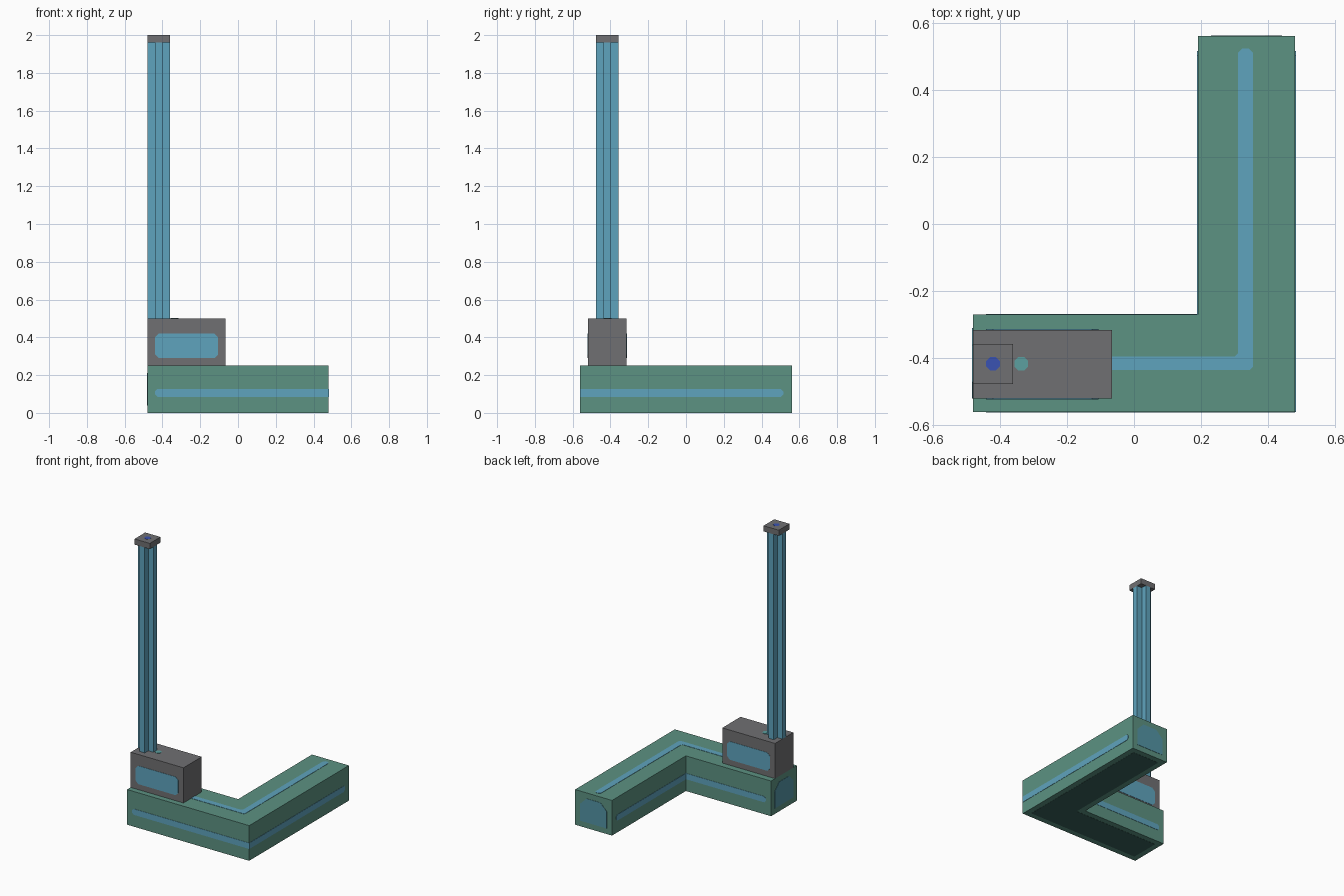
import bpy
import bmesh
from math import cos, sin, tau
from mathutils import Vector

cube = bpy.data.objects.get("Cube")
if cube:
    bpy.data.objects.remove(cube, do_unlink=True)


def material(name, rgb):
    linear = [((c / 255 + 0.055) / 1.055) ** 2.4 for c in rgb] + [1.0]
    mat = bpy.data.materials.new(name)
    mat.use_nodes = True
    mat.diffuse_color = linear
    mat.node_tree.nodes["Principled BSDF"].inputs["Base Color"].default_value = linear
    return mat


GREEN = material("sea green", (92, 146, 130))
DARK = material("dark green", (56, 96, 90))
BLUE = material("sky blue", (95, 164, 190))
DULL = material("dull blue", (84, 148, 165))
GREY = material("grey", (112, 112, 114))
TEAL = material("teal", (92, 160, 160))
ROYAL = material("royal blue", (58, 82, 178))

# Plane mappings: outline (u, v) and distance d to a point
PLANES = {
    "x": lambda u, v, d: (d, u, v),
    "y": lambda u, v, d: (u, d, v),
    "z": lambda u, v, d: (u, v, d),
}


def prism(name, outline, axis, start, end, mat):
    """Extrude a flat outline along an axis."""
    to_3d = PLANES[axis]
    bm = bmesh.new()
    face = bm.faces.new([bm.verts.new(to_3d(u, v, start)) for u, v in outline])
    extruded = bmesh.ops.extrude_face_region(bm, geom=[face])["geom"]
    shift = Vector(to_3d(0, 0, end - start))
    bmesh.ops.translate(bm, vec=shift,
                        verts=[g for g in extruded if isinstance(g, bmesh.types.BMVert)])
    bmesh.ops.recalc_face_normals(bm, faces=bm.faces)
    mesh = bpy.data.meshes.new(name)
    bm.to_mesh(mesh)
    bm.free()
    mesh.materials.append(mat)
    obj = bpy.data.objects.new(name, mesh)
    bpy.context.collection.objects.link(obj)
    return obj


def plate(name, outline, axis, level, side, mat, thick=0.002):
    """Thin painted detail lying on a face that looks towards side."""
    return prism(name, outline, axis, level - side * thick, level + side * thick, mat)


def rect(u0, u1, v0, v1, cut_low=0, cut_high=0, cut_bottom=True):
    """Rectangle with optional cut corners at its low-u and high-u ends."""
    corners = [(u0, v0, 1, 1, cut_low), (u1, v0, -1, 1, cut_high),
               (u1, v1, -1, -1, cut_high), (u0, v1, 1, -1, cut_low)]
    points = []
    for i, (u, v, su, sv, c) in enumerate(corners):
        if not c or (i < 2 and not cut_bottom):
            points.append((u, v))
            continue
        pair = [(u, v + sv * c), (u + su * c, v)]
        points += pair if i % 2 == 0 else pair[::-1]
    return points


def disc(u, v, r, sides=8):
    return [(u + r * cos(tau * (i + 0.5) / sides), v + r * sin(tau * (i + 0.5) / sides))
            for i in range(sides)]


def ell(m):
    """L-shaped footprint, shrunk by a margin."""
    return [(-0.48 + m, -0.56 + m), (0.48 - m, -0.56 + m), (0.48 - m, 0.56 - m),
            (0.19 + m, 0.56 - m), (0.19 + m, -0.27 - m), (-0.48 + m, -0.27 - m)]


# L-shaped base and its dark underside
prism("base", ell(0), "z", 0, 0.25, GREEN)
plate("base_underside", ell(0.04), "z", 0, -1, DARK, 0.001)

# Stripe along the top of the base
top_stripe = [(-0.1, -0.435), (0.345, -0.435), (0.355, -0.425), (0.355, 0.51),
              (0.342, 0.523), (0.322, 0.523), (0.31, 0.51), (0.31, -0.385),
              (0.3, -0.395), (-0.1, -0.395)]
plate("base_top_stripe", top_stripe, "z", 0.25, 1, BLUE)

# Stripes along the outer and inner walls
for name, axis, level, side, u0, u1 in [
        ("front", "y", -0.56, -1, -0.44, 0.48), ("inner_back", "y", -0.27, 1, -0.44, 0.19),
        ("left", "x", 0.48, 1, -0.56, 0.515), ("inner_right", "x", 0.19, -1, -0.27, 0.515)]:
    cuts = (0.013, 0) if axis == "y" else (0, 0.013)
    plate(name + "_wall_stripe", rect(u0, u1, 0.085, 0.127, *cuts), axis, level, side, BLUE)

# Arched panels on the two ends of the base
plate("back_end_panel", rect(0.23, 0.44, 0.04, 0.21, 0.05, 0.05, False), "y", 0.56, 1, DULL)
plate("right_end_panel", rect(-0.52, -0.31, 0.04, 0.21, 0.05, 0.05, False), "x", -0.48, -1, DULL)

# Housing block with a panel on each long side and a dot on top
prism("housing", rect(-0.48, -0.065, -0.52, -0.315), "z", 0.25, 0.5, GREY)
for name, level, side in [("front", -0.52, -1), ("back", -0.315, 1)]:
    plate(name + "_housing_panel", rect(-0.44, -0.105, 0.29, 0.42, 0.02, 0.02),
          "y", level, side, BLUE)
plate("housing_dot", disc(-0.336, -0.416, 0.022), "z", 0.5, 1, TEAL)

# Post with a cross-shaped section
a, b = 0.02, 0.06
cross = [(-a, -b), (a, -b), (a, -a), (b, -a), (b, a), (a, a),
         (a, b), (-a, b), (-a, a), (-b, a), (-b, -a), (-a, -a)]
prism("post", [(u - 0.42, v - 0.417) for u, v in cross], "z", 0.5, 1.96, BLUE)

# Square cap with a dot
prism("cap", rect(-0.48, -0.36, -0.477, -0.357), "z", 1.96, 2.0, GREY)
plate("cap_dot", disc(-0.42, -0.416, 0.022), "z", 2.0, 1, ROYAL, 0.001)
